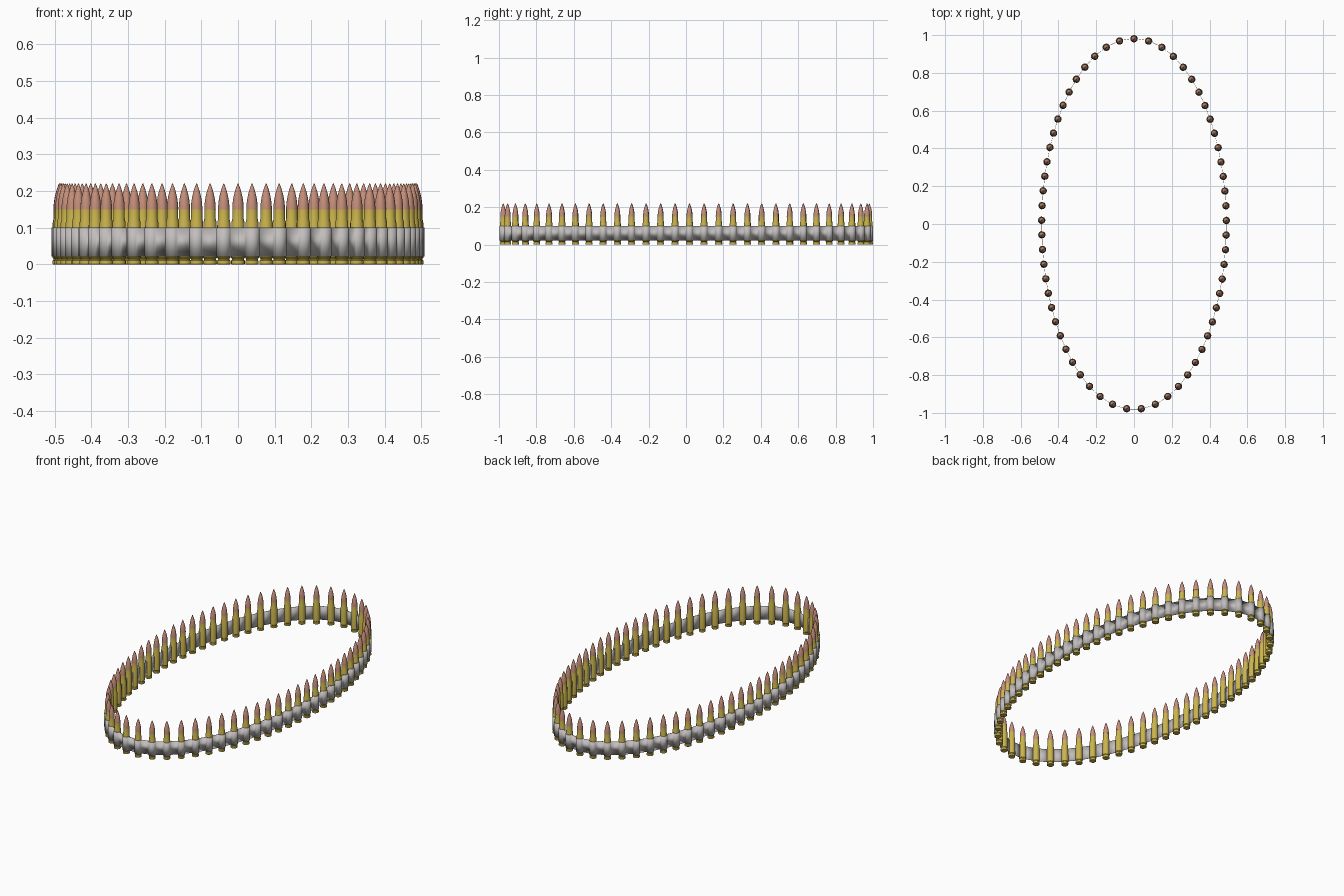
import bpy, bmesh, math
from mathutils import Vector

if "Cube" in bpy.data.objects:
    bpy.data.objects.remove(bpy.data.objects["Cube"])

COUNT, HALF_X, HALF_Y = 61, 0.488, 0.98
SIDES = 16


def material(name, rgb):
    m = bpy.data.materials.new(name)
    m.use_nodes = True
    m.diffuse_color = (*rgb, 1)
    m.node_tree.nodes["Principled BSDF"].inputs["Base Color"].default_value = (*rgb, 1)
    return m


brass = material("brass", (0.60, 0.46, 0.075))
copper = material("copper", (0.57, 0.28, 0.20))
steel = material("steel", (0.53, 0.51, 0.50))


def add_object(name, mesh, location=(0, 0, 0), turn=0):
    ob = bpy.data.objects.new(name, mesh)
    ob.location = location
    ob.rotation_euler.z = turn
    bpy.context.collection.objects.link(ob)
    return ob


def smooth(ob):
    bpy.ops.object.select_all(action='DESELECT')
    ob.select_set(True)
    bpy.context.view_layer.objects.active = ob
    bpy.ops.object.shade_smooth_by_angle(angle=math.radians(35))


def lathe(name, profile, mat):
    """Spin a (radius, height) profile about z, closing both ends."""
    bm = bmesh.new()
    rings = [[bm.verts.new((r * math.cos(a), r * math.sin(a), z))
              for a in (math.tau * i / SIDES for i in range(SIDES))]
             for r, z in profile]
    for low, high in zip(rings, rings[1:]):
        for i in range(SIDES):
            j = (i + 1) % SIDES
            bm.faces.new((low[i], low[j], high[j], high[i]))
    bm.faces.new(rings[0][::-1])
    bm.faces.new(rings[-1])
    mesh = bpy.data.meshes.new(name)
    bm.to_mesh(mesh)
    bm.free()
    mesh.materials.append(mat)
    return mesh


# Stations spaced evenly along the oval, starting at the back
def oval(t):
    return Vector((HALF_X * math.sin(t), HALF_Y * math.cos(t), 0))


STEPS = 6000
lengths = [0]
for k in range(STEPS):
    step = oval(math.tau * (k + 1) / STEPS) - oval(math.tau * k / STEPS)
    lengths.append(lengths[-1] + step.length)
stations, k = [], 0
for n in range(COUNT):
    while lengths[k] < lengths[-1] * n / COUNT:
        k += 1
    t = math.tau * k / STEPS
    normal = Vector((math.sin(t) / HALF_X, math.cos(t) / HALF_Y, 0)).normalized()
    stations.append((oval(t), math.atan2(normal.y, normal.x)))

# Cartridge: brass case with rim, groove and neck, and a copper pointed tip
case_mesh = lathe("case", [(0.0175, 0), (0.0185, 0.001), (0.0185, 0.010),
                           (0.016, 0.012), (0.016, 0.015), (0.0188, 0.018),
                           (0.0180, 0.113), (0.0155, 0.125), (0.0155, 0.150)], brass)
tip_profile = [(0.0145 * (1 - s ** 2) + 0.0012, 0.149 + 0.071 * s)
               for s in (i / 8 for i in range(9))]
tip_mesh = lathe("tip", tip_profile, copper)
for n, (place, turn) in enumerate(stations):
    case = add_object(f"case_{n + 1}", case_mesh, place, turn)
    tip = add_object(f"tip_{n + 1}", tip_mesh, place, turn)
smooth(case)
smooth(tip)

# Link band: half loops round the outside of each case, joined by flat webs
path = []
for place, turn in stations:
    for i in range(9):
        a = turn + math.pi / 2 - math.pi * i / 8
        path.append(place + 0.0195 * Vector((math.cos(a), math.sin(a), 0)))
bm = bmesh.new()
low = [bm.verts.new((p.x, p.y, 0.021)) for p in path]
high = [bm.verts.new((p.x, p.y, 0.100)) for p in path]
for i in range(len(path)):
    j = (i + 1) % len(path)
    bm.faces.new((low[j], low[i], high[i], high[j]))
band_mesh = bpy.data.meshes.new("link_band")
bm.to_mesh(band_mesh)
bm.free()
band_mesh.materials.append(steel)
band = add_object("link_band", band_mesh)
smooth(band)
shell = band.modifiers.new("Thickness", 'SOLIDIFY')
shell.thickness = 0.002
shell.offset = 0
